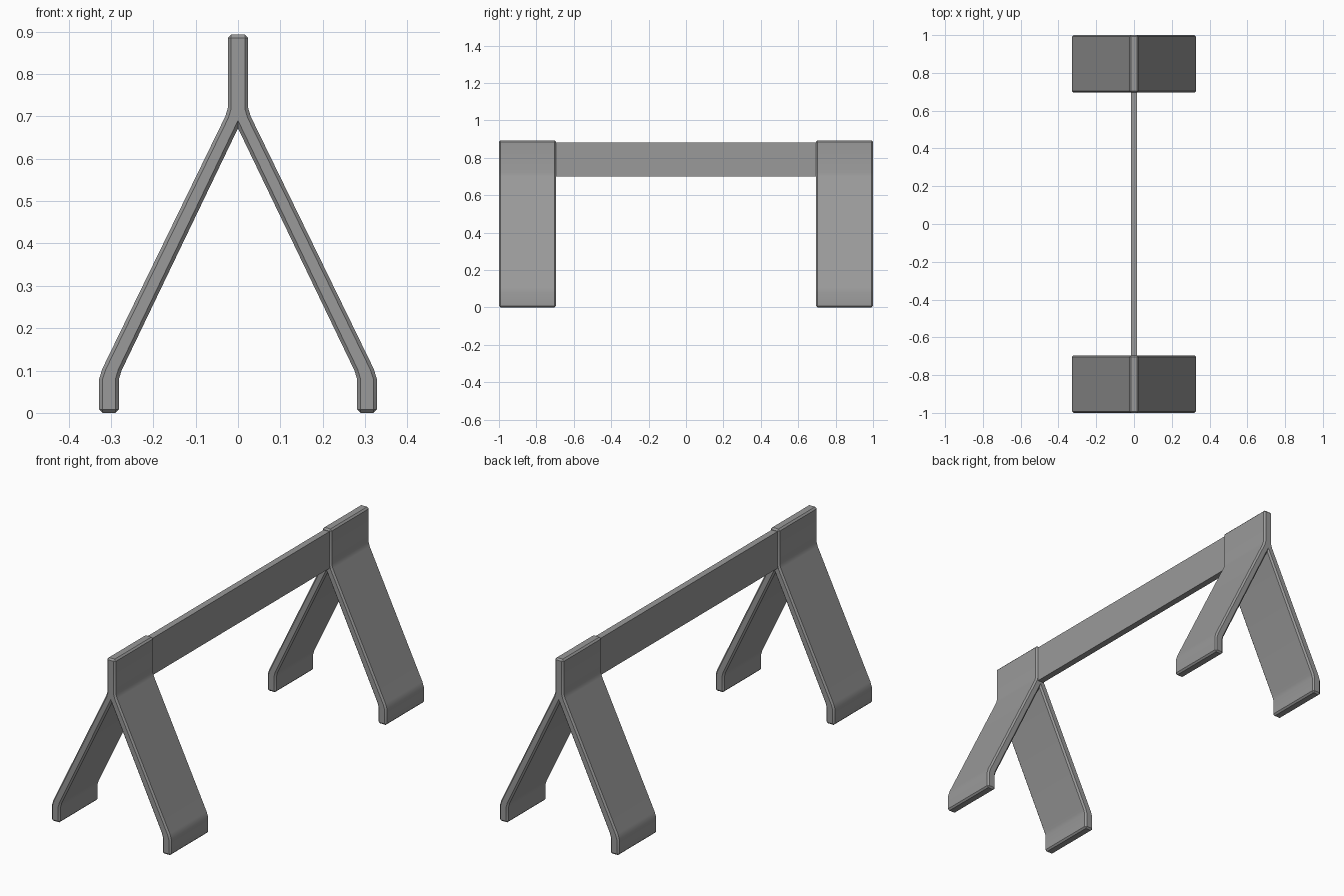
import bpy
import bmesh
import math

cube = bpy.data.objects.get("Cube")
if cube:
    bpy.data.objects.remove(cube, do_unlink=True)

grey = bpy.data.materials.new("plain grey")
grey.use_nodes = True
colour = (0.32, 0.32, 0.32, 1)
grey.diffuse_color = colour
grey.node_tree.nodes["Principled BSDF"].inputs["Base Color"].default_value = colour


def extruded(name, outline, y0, y1, chamfer):
    """Extrude an x-z outline along y, chamfering the sharp outer edges."""
    bm = bmesh.new()
    face = bm.faces.new([bm.verts.new((x, y0, z)) for x, z in outline])
    result = bmesh.ops.extrude_face_region(bm, geom=[face], use_keep_orig=True)
    moved = [v for v in result["geom"] if isinstance(v, bmesh.types.BMVert)]
    bmesh.ops.translate(bm, verts=moved, vec=(0, y1 - y0, 0))
    bmesh.ops.recalc_face_normals(bm, faces=bm.faces)
    sharp = [e for e in bm.edges if e.calc_face_angle_signed() > math.radians(45)]
    if chamfer:
        bmesh.ops.bevel(bm, geom=sharp, offset=chamfer, segments=1,
                        profile=0.5, affect='EDGES')
    mesh = bpy.data.meshes.new(name)
    bm.to_mesh(mesh)
    bm.free()
    mesh.materials.append(grey)
    obj = bpy.data.objects.new(name, mesh)
    bpy.context.collection.objects.link(obj)
    bpy.ops.object.select_all(action='DESELECT')
    obj.select_set(True)
    bpy.context.view_layer.objects.active = obj
    bpy.ops.object.shade_smooth_by_angle(angle=math.radians(30))
    return obj


# Splayed stands: right half of the outline from crown to crotch, mirrored
half = [(0.024, 0.893), (0.024, 0.72), (0.030, 0.70), (0.320, 0.105),
        (0.328, 0.08), (0.328, 0), (0.281, 0), (0.281, 0.08), (0.275, 0.10)]
outline = half + [(0, 0.672)] + [(-x, z) for x, z in reversed(half)]
for name, y in (("front_stand", -1.0), ("back_stand", 0.695)):
    extruded(name, outline, y, y + 0.305, 0.008)

# Thin top rail joining the two stands
rail = [(0.016, 0.70), (0.016, 0.883), (-0.016, 0.883), (-0.016, 0.70)]
extruded("top_rail", rail, -0.72, 0.72, 0)
